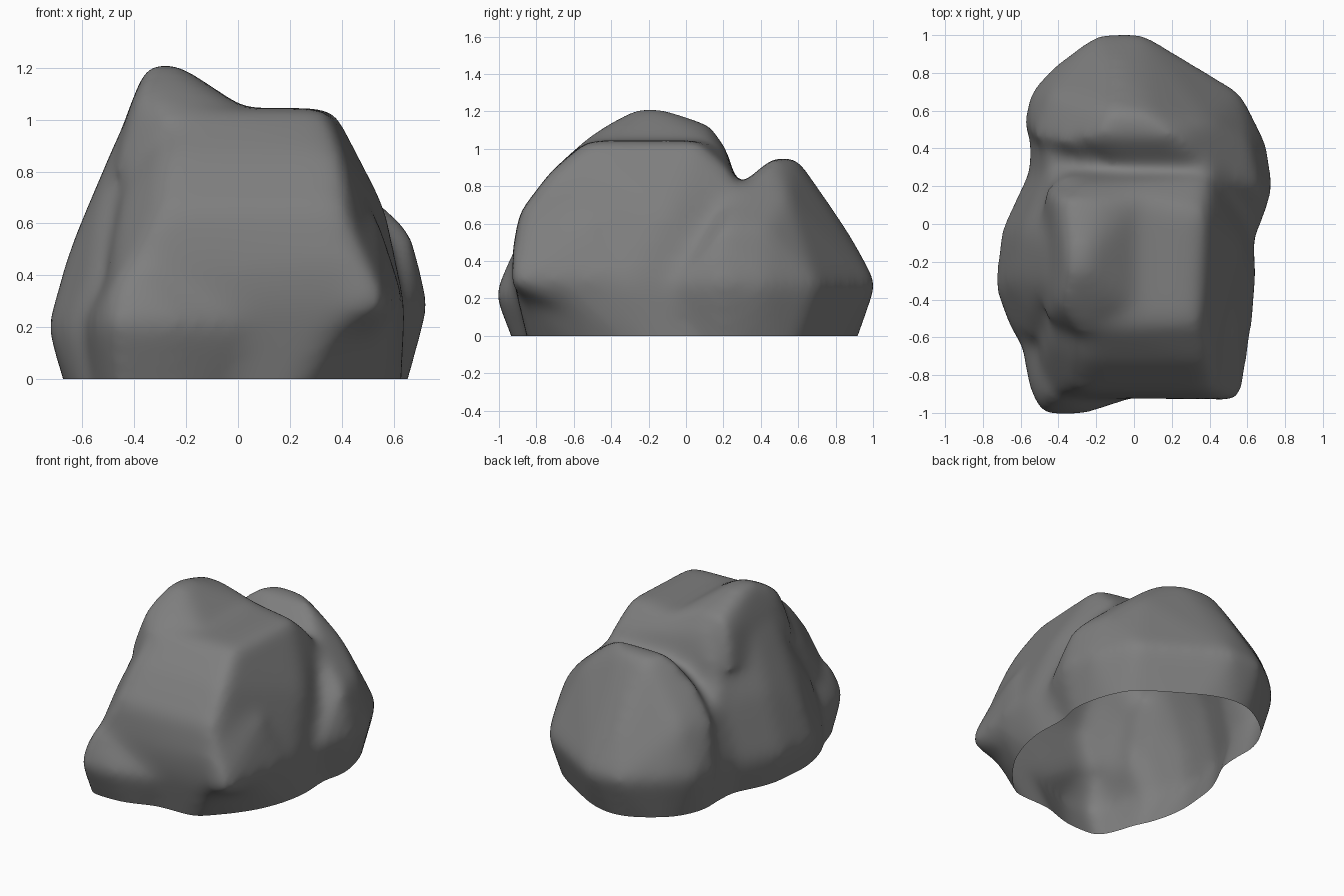
import bpy
import bmesh

VOXEL_SIZE = 0.025
SMOOTH_STEPS = 45

default_cube = bpy.data.objects.get("Cube")
if default_cube:
    bpy.data.objects.remove(default_cube, do_unlink=True)


def flat_material(name, colour):
    material = bpy.data.materials.new(name)
    material.use_nodes = True
    material.diffuse_color = colour
    shader = next(n for n in material.node_tree.nodes if n.type == "BSDF_PRINCIPLED")
    shader.inputs["Base Color"].default_value = colour
    shader.inputs["Roughness"].default_value = 0.9
    return material


def add_lump(bm, layers):
    """Wrap a convex boulder around layers of (height, outline corners)."""
    verts = [bm.verts.new((x, y, z)) for z, corners in layers for x, y in corners]
    result = bmesh.ops.convex_hull(bm, input=verts)
    spare = {item for key in ("geom_interior", "geom_unused") for item in result[key]
             if isinstance(item, bmesh.types.BMVert)}
    bmesh.ops.delete(bm, geom=list(spare), context="VERTS")


# Each lump continues under the ground so that the cut there is clean
main_block = [
    (-0.3, [(-0.5, -0.75), (0.1, -0.78), (0.47, -0.38), (0.62, 0), (0.4, 0.3), (-0.45, 0.3)]),
    (0.28, [(0.42, -0.92), (-0.48, -0.92), (0.6, -0.65), (0.65, -0.3), (0.6, 0.2)]),
    (0.45, [(0.45, -0.93), (-0.4, -0.92), (-0.5, -0.7)]),
    (0.66, [(0.42, -0.89), (-0.3, -0.89), (-0.46, -0.64), (0.57, -0.1), (-0.46, 0.28), (0.42, 0.28)]),
    (0.87, [(0.4, -0.73), (-0.28, -0.73), (-0.42, -0.45), (0.4, 0.25), (-0.38, 0.26)]),
    (1.045, [(0.34, -0.52), (-0.2, -0.54), (-0.35, -0.36), (0.37, 0.06), (-0.3, 0.2)]),
]
front_corner = [
    (0.08, [(0.25, -0.82), (0.52, -0.5)]),
    (0.29, [(0.57, -0.95), (0.47, -0.95), (0.1, -0.8), (0.65, -0.4), (0.3, -0.4)]),
    (0.62, [(0.42, -0.89), (0.55, -0.5), (0.2, -0.7)]),
]
top_ridge = [
    (0.8, [(-0.48, -0.5), (-0.48, 0.2), (0.15, -0.6), (0.15, 0.2)]),
    (1.02, [(-0.43, -0.35), (-0.43, 0.17), (-0.28, -0.59), (0.06, -0.45), (0.06, 0.16)]),
    (1.12, [(-0.39, -0.43), (-0.18, -0.43), (-0.37, 0.15), (-0.18, 0.13)]),
    (1.22, [(-0.35, -0.26), (-0.24, -0.24), (-0.34, -0.15), (-0.25, -0.14)]),
]
side_shoulder = [
    (-0.3, [(-0.52, -0.75), (-0.59, -0.3), (-0.56, 0.02), (-0.4, 0.25), (0, 0)]),
    (0.2, [(-0.65, -0.57), (-0.74, -0.34), (-0.71, -0.04), (-0.57, 0.26)]),
    (0.45, [(-0.55, -0.6), (-0.67, -0.3)]),
    (0.6, [(-0.56, -0.45), (-0.61, -0.28), (-0.6, -0.04), (-0.49, 0.22)]),
    (0.8, [(-0.52, -0.32), (-0.51, -0.06), (-0.41, 0.2)]),
    (0.95, [(-0.46, -0.32), (-0.455, -0.1), (-0.2, -0.4), (-0.2, 0.1)]),
]
front_foot = [
    (-0.3, [(-0.45, -0.82), (-0.2, -0.82), (-0.54, -0.6), (0, -0.6)]),
    (0.22, [(-0.56, -0.88), (-0.49, -1.02), (-0.27, -1.02), (0.03, -0.92), (-0.6, -0.63)]),
    (0.43, [(-0.46, -0.93), (-0.36, -0.94), (-0.48, -0.65)]),
]
neck = [
    (-0.3, [(-0.48, 0.1), (-0.46, 0.5), (0.3, 0.1), (0.3, 0.5)]),
    (0.25, [(-0.56, 0.1), (-0.55, 0.5), (0.5, 0), (0.5, 0.5)]),
    (0.6, [(-0.47, 0.15), (-0.45, 0.5), (0.4, 0.1), (0.4, 0.5)]),
    (0.79, [(-0.2, 0.15), (-0.2, 0.5), (0.3, 0.1), (0.3, 0.5)]),
]
back_boulder = [
    (-0.3, [(-0.46, 0.45), (-0.35, 0.7), (-0.1, 0.82), (0.2, 0.72), (0.5, 0.5),
            (0.58, 0.2), (0.5, 0)]),
    (0.28, [(-0.59, 0.5), (-0.56, 0.69), (-0.44, 0.83), (-0.2, 1.01), (0.04, 1.02),
            (0.2, 0.89), (0.57, 0.7), (0.71, 0.42), (0.74, 0.18), (0.66, -0.06)]),
    (0.58, [(-0.53, 0.45), (-0.44, 0.69), (-0.1, 0.86), (0.67, 0.18), (0.61, 0.43)]),
    (0.76, [(-0.4, 0.42), (-0.1, 0.73), (0.4, 0.54), (0, 0.24), (0.44, 0.24)]),
    (0.95, [(-0.2, 0.46), (-0.12, 0.6), (0.08, 0.58), (0.22, 0.46)]),
]

# Gather the lumps in one rough mesh
bm = bmesh.new()
for lump in (main_block, front_corner, top_ridge, side_shoulder, front_foot, neck, back_boulder):
    add_lump(bm, lump)
bmesh.ops.recalc_face_normals(bm, faces=bm.faces[:])
mesh = bpy.data.meshes.new("rough_rock")
bm.to_mesh(mesh)
bm.free()
rock = bpy.data.objects.new("rock", mesh)
bpy.context.collection.objects.link(rock)

# Fuse the lumps and wear the edges down
remesh = rock.modifiers.new("fuse", "REMESH")
remesh.mode = "VOXEL"
remesh.voxel_size = VOXEL_SIZE
wear = rock.modifiers.new("wear", "SMOOTH")
wear.factor = 0.5
wear.iterations = SMOOTH_STEPS
bpy.context.view_layer.update()
depsgraph = bpy.context.evaluated_depsgraph_get()
worn = bpy.data.meshes.new_from_object(rock.evaluated_get(depsgraph))
rock.modifiers.clear()

# Slice at the ground, leaving the underside open
bm = bmesh.new()
bm.from_mesh(worn)
bmesh.ops.bisect_plane(bm, geom=bm.verts[:] + bm.edges[:] + bm.faces[:],
                       plane_co=(0, 0, 0), plane_no=(0, 0, 1), clear_inner=True)
for face in bm.faces:
    face.smooth = True
    face.material_index = 0
bm.to_mesh(worn)
bm.free()

rock.data = worn
worn.name = "rock"
worn.materials.clear()
worn.materials.append(flat_material("stone grey", (0.21, 0.21, 0.21, 1)))
bpy.data.meshes.remove(mesh)
